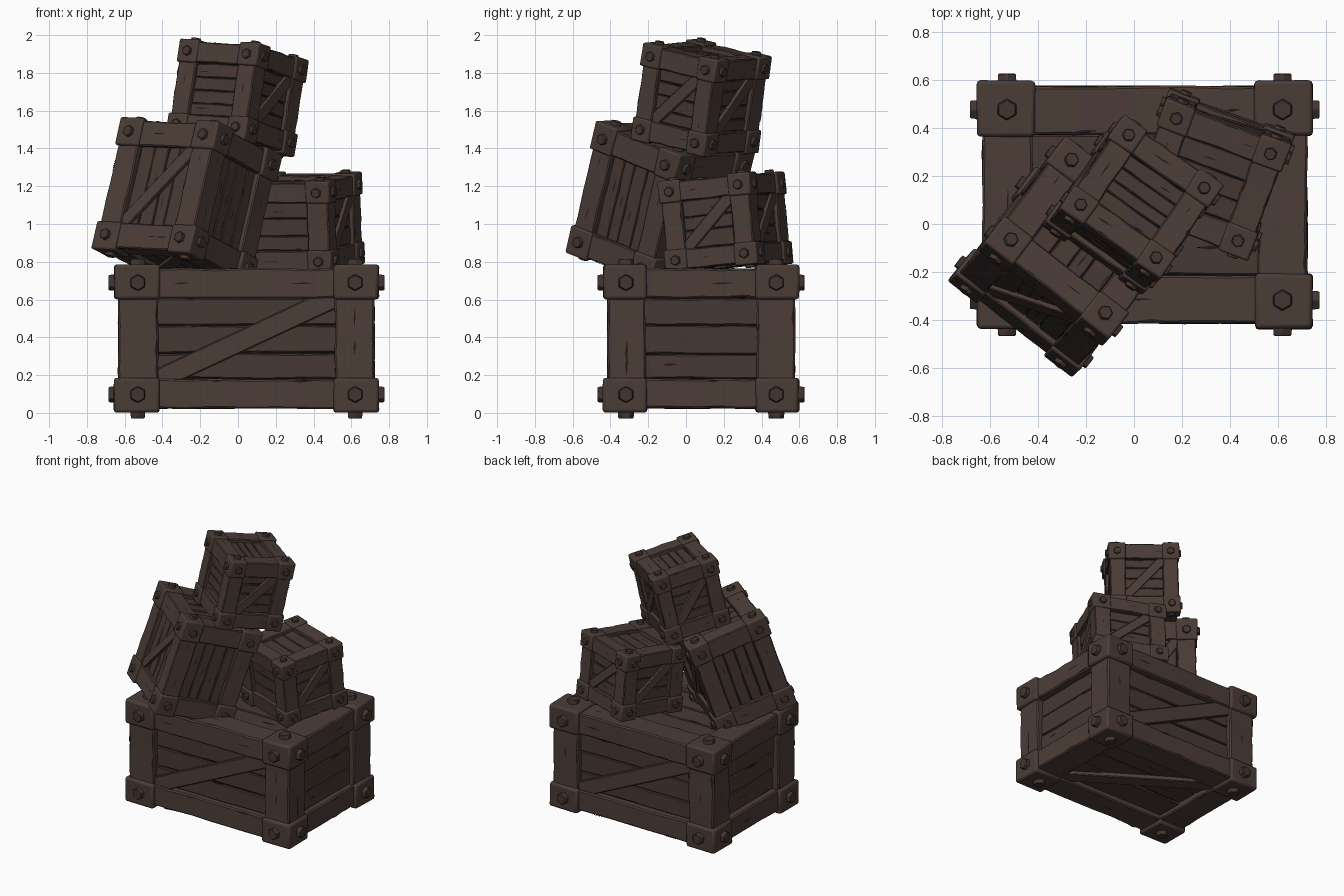
import bpy, bmesh, math, random
from mathutils import Vector, Matrix

if "Cube" in bpy.data.objects:
    bpy.data.objects.remove(bpy.data.objects["Cube"])

random.seed(4)


def material(name, rgb):
    m = bpy.data.materials.new(name)
    m.diffuse_color = (*rgb, 1)
    m.use_nodes = True
    m.node_tree.nodes["Principled BSDF"].inputs["Base Color"].default_value = m.diffuse_color
    return m


FRAME = material("frame wood brown", (0.073, 0.047, 0.039))
PLANK = material("plank wood brown", (0.063, 0.040, 0.033))
CAP = material("corner cap brown", (0.070, 0.045, 0.037))
BOLT = material("bolt brown", (0.056, 0.036, 0.030))
DARK = material("crack dark brown", (0.016, 0.010, 0.009))


def finish(bm, name, mat, matrix, bevel=0.0, segs=1):
    bmesh.ops.recalc_face_normals(bm, faces=bm.faces)
    me = bpy.data.meshes.new(name)
    bm.to_mesh(me)
    bm.free()
    me.materials.append(mat)
    ob = bpy.data.objects.new(name, me)
    bpy.context.collection.objects.link(ob)
    ob.matrix_world = matrix
    if bevel:
        b = ob.modifiers.new("worn edges", 'BEVEL')
        b.width, b.segments, b.limit_method = bevel, segs, 'ANGLE'
        b.angle_limit = math.radians(40)
    bpy.ops.object.select_all(action='DESELECT')
    ob.select_set(True)
    bpy.context.view_layer.objects.active = ob
    bpy.ops.object.shade_smooth_by_angle(angle=math.radians(30))
    return ob


def bar(bm, lo, hi, axis, segs=1, jit=0.0):
    """Box from lo to hi, cut along axis, with hand-hewn wobble."""
    p, q = [i for i in range(3) if i != axis]
    rings = []
    for k in range(segs + 1):
        ring = []
        for a, b in ((lo[p], lo[q]), (hi[p], lo[q]), (hi[p], hi[q]), (lo[p], hi[q])):
            v = [0, 0, 0]
            v[axis] = lo[axis] + (hi[axis] - lo[axis]) * k / segs
            v[p] = a + random.uniform(-jit, jit)
            v[q] = b + random.uniform(-jit, jit)
            ring.append(bm.verts.new(v))
        rings.append(ring)
    for r, s in zip(rings, rings[1:]):
        for i in range(4):
            bm.faces.new((r[i], r[(i + 1) % 4], s[(i + 1) % 4], s[i]))
    bm.faces.new(rings[0])
    bm.faces.new(rings[-1])


def crack(bm, n, l, c, height, mid, side, length, width):
    """Dark split in the wood: a thin sliver lying on a face."""
    pts = []
    for dl, dc in ((-length, 0), (-length * .2, -width), (length, width * .3), (length * .1, width)):
        v = [0, 0, 0]
        v[n], v[l], v[c] = height, mid + dl, side + dc
        pts.append(bm.verts.new(v))
    bm.faces.new(pts)


def crate(name, size, centre, u, w, cap, inset, depth, bolt_r, bolt_h, braces, grain, count):
    # orientation from the up direction and the width direction
    w = Vector(w).normalized()
    u = Vector(u)
    u = (u - w * u.dot(w)).normalized()
    d = w.cross(u)
    M = Matrix.Translation(centre) @ Matrix((u, d, w)).transposed().to_4x4()
    h = [s / 2 for s in size]
    body = [x - inset for x in h]                # outer face of the beams
    panel = [x - depth for x in body]            # outer face of the planks
    gap = [h[i] - cap[i] + inset * .3 for i in range(3)]   # half opening
    s = depth / 0.04

    # dark core seen between planks
    bm = bmesh.new()
    core = [x - 0.014 * s for x in panel]
    bar(bm, [-x for x in core], core, 0)
    finish(bm, name + "_core", DARK, M)

    # twelve frame beams with splits
    bm, cr = bmesh.new(), bmesh.new()
    for ax in range(3):
        p, q = [i for i in range(3) if i != ax]
        for sp in (-1, 1):
            for sq in (-1, 1):
                lo, hi = [0] * 3, [0] * 3
                lo[ax], hi[ax] = -gap[ax] - .03, gap[ax] + .03
                for i, sg in ((p, sp), (q, sq)):
                    lo[i], hi[i] = sorted((sg * gap[i], sg * body[i]))
                bar(bm, lo, hi, ax, 6, 0.004 * s)
                for n, c, sn, sc in ((p, q, sp, sq), (q, p, sq, sp)):
                    for k in range(2):
                        side = random.choice((gap[c] + .012 * s, body[c] - .012 * s,
                                              (gap[c] + body[c]) / 2))
                        crack(cr, n, ax, c, sn * (body[n] + .004 * s),
                              random.uniform(-.8, .8) * gap[ax], sc * side,
                              random.uniform(.03, .07) * s, random.uniform(.003, .008) * s)
    finish(bm, name + "_frame_beams", FRAME, M, 0.009 * s)

    # plank panels on six sides
    bm = bmesh.new()
    for n in range(3):
        l = grain[n]
        c = 3 - n - l
        for sg in (-1, 1):
            edges = [-gap[c] + 2 * gap[c] * k / count for k in range(count + 1)]
            edges = [e + (random.uniform(-.015, .015) * s if 0 < k < count else 0)
                     for k, e in enumerate(edges)]
            for a, b in zip(edges, edges[1:]):
                lo, hi = [0] * 3, [0] * 3
                lo[l], hi[l] = -gap[l] - .02, gap[l] + .02
                lo[c], hi[c] = a + .003 * s, b - .003 * s
                off = random.uniform(-.006, .004) * s
                lo[n], hi[n] = sorted((sg * (panel[n] + off), sg * (panel[n] - .04 * s)))
                bar(bm, lo, hi, l, 5, 0.004 * s)
                crack(cr, n, l, c, sg * (panel[n] + off + .004 * s),
                      random.uniform(-.7, .7) * gap[l], random.choice((a, b, (a + b) / 2)) * .93,
                      random.uniform(.04, .08) * s, random.uniform(.004, .009) * s)
    finish(bm, name + "_planks", PLANK, M, 0.006 * s)
    finish(cr, name + "_cracks", DARK, M)

    # diagonal braces, rising to the right when seen from outside
    bm = bmesh.new()
    for n, sg in braces:
        a_ax, b_ax = {0: (1, 2), 1: (0, 2), 2: (0, 1)}[n]
        flip = sg * (-1 if n == 1 else 1)
        a, b = gap[a_ax] + .006, gap[b_ax] + .006
        th = math.atan2(b, a)
        half = 0.055 * s
        ta, tb = half / math.sin(th), half / math.cos(th)
        outline = ((-a, -b), (-a + ta, -b), (a, b - tb), (a, b), (a - ta, b), (-a, -b + tb))
        rings = []
        for z in (panel[n] - .01, body[n] - .3 * depth):
            ring = []
            for x, y in outline:
                v = [0, 0, 0]
                v[n], v[a_ax], v[b_ax] = sg * z, x * flip, y
                ring.append(bm.verts.new(v))
            bm.faces.new(ring)
            rings.append(ring)
        for i in range(6):
            j = (i + 1) % 6
            bm.faces.new((rings[0][i], rings[0][j], rings[1][j], rings[1][i]))
    finish(bm, name + "_diagonal_braces", FRAME, M, 0.006 * s)

    # corner caps and hexagonal bolts
    bm, bb = bmesh.new(), bmesh.new()
    for sx in (-1, 1):
        for sy in (-1, 1):
            for sz in (-1, 1):
                sg = (sx, sy, sz)
                lo = [min(sg[i] * h[i], sg[i] * (h[i] - cap[i])) for i in range(3)]
                hi = [max(sg[i] * h[i], sg[i] * (h[i] - cap[i])) for i in range(3)]
                bar(bm, lo, hi, 2, 1, 0.004 * s)
                for n in range(3):
                    pos = Vector([sg[i] * (h[i] - cap[i] * .52) for i in range(3)])
                    pos[n] = sg[n] * h[n]
                    axis = Vector([sg[n] if i == n else 0 for i in range(3)])
                    rot = axis.to_track_quat('Z', 'Y').to_matrix().to_4x4()
                    bmesh.ops.create_cone(bb, cap_ends=True, segments=6, radius1=bolt_r,
                                          radius2=bolt_r * .88, depth=bolt_h * 2,
                                          matrix=Matrix.Translation(pos) @ rot)
    finish(bm, name + "_corner_caps", CAP, M, 0.016 * s, 2)
    finish(bb, name + "_bolts", BOLT, M, 0.004 * s)


FRONT_BACK = ((1, -1), (1, 1), (2, -1))
SIDES = ((0, -1), (0, 1), (1, 1))

# large crate on the ground
crate("base_crate", (1.40, 1.035, 0.785), (0.045, 0.08, 0.3935), (1, 0, 0), (0, 0, 1),
      (0.24, 0.23, 0.185), 0.022, 0.04, 0.048, 0.03, FRONT_BACK, (1, 0, 0), 3)
# tall crate leaning back on the left
crate("left_crate", (0.66, 0.59, 0.735), (-0.271, -0.136, 1.118), (0.788, -0.615, -0.04),
      (0.215, 0.225, 0.95), (0.155, 0.145, 0.155), 0.014, 0.026, 0.034, 0.018,
      FRONT_BACK, (2, 2, 1), 4)
# small crate on the right
crate("right_crate", (0.56, 0.52, 0.49), (0.314, 0.208, 1.008), (0.937, -0.35, 0),
      (-0.035, -0.094, 0.995), (0.135, 0.125, 0.12), 0.011, 0.024, 0.03, 0.015,
      SIDES, (1, 0, 0), 3)
# small crate on top
crate("top_crate", (0.515, 0.485, 0.525), (-0.004, 0.079, 1.668), (0.82, -0.575, -0.04),
      (0.147, 0.137, 0.98), (0.125, 0.12, 0.125), 0.011, 0.024, 0.03, 0.015,
      SIDES, (1, 0, 0), 4)
